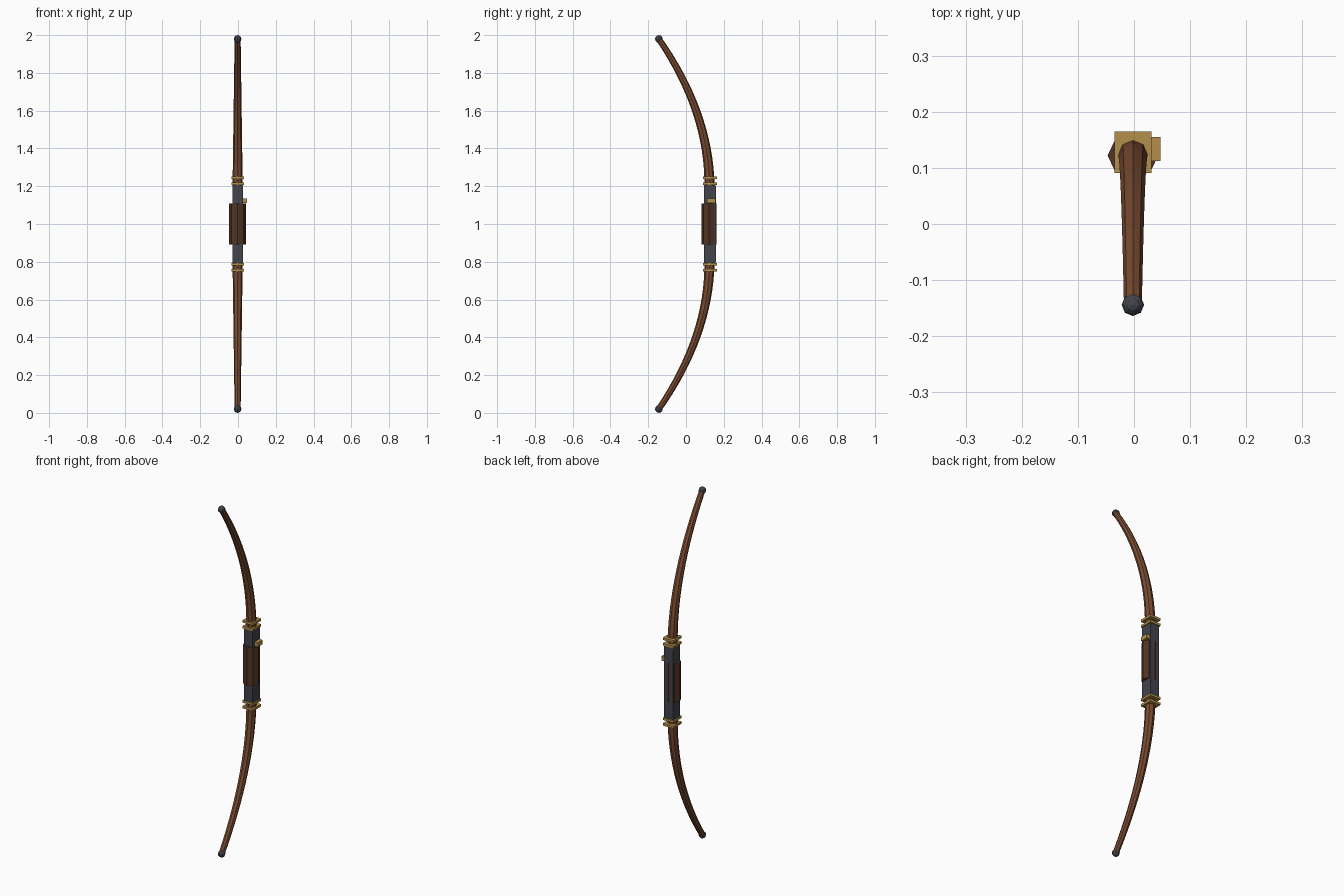
import bpy, bmesh
from math import sin, cos, pi, atan2
from mathutils import Vector

if "Cube" in bpy.data.objects:
    bpy.data.objects.remove(bpy.data.objects["Cube"])

CX = -0.002   # bow centre line in x
MID = 1.0     # mid height


def material(name, rgb):
    m = bpy.data.materials.new(name)
    m.diffuse_color = (*rgb, 1)
    m.use_nodes = True
    m.node_tree.nodes["Principled BSDF"].inputs["Base Color"].default_value = m.diffuse_color
    return m


WOOD = material("wood", (0.19, 0.07, 0.03))
LEATHER = material("leather", (0.085, 0.034, 0.018))
METAL = material("dark_metal", (0.055, 0.058, 0.072))
BRASS = material("brass", (0.45, 0.28, 0.07))


def finish(name, bm, mat, smooth=False):
    bmesh.ops.recalc_face_normals(bm, faces=bm.faces)
    me = bpy.data.meshes.new(name)
    bm.to_mesh(me)
    bm.free()
    me.materials.append(mat)
    ob = bpy.data.objects.new(name, me)
    bpy.context.collection.objects.link(ob)
    if smooth:
        bpy.ops.object.select_all(action='DESELECT')
        ob.select_set(True)
        bpy.context.view_layer.objects.active = ob
        bpy.ops.object.shade_smooth_by_angle(angle=0.6)
    return ob


def box(name, centre, size, mat):
    bm = bmesh.new()
    bmesh.ops.create_cube(bm, size=1)
    for v in bm.verts:
        v.co = Vector(c + p * s for c, p, s in zip(centre, v.co, size))
    return finish(name, bm, mat)


def tube(name, rings, mat, sides=8):
    """rings: (y, z, radius_x, radius_y, tilt)"""
    bm = bmesh.new()
    loops = []
    for y, z, rx, ry, tilt in rings:
        loop = []
        for i in range(sides):
            a = 2 * pi * i / sides
            d = ry * sin(a)
            loop.append(bm.verts.new((CX + rx * cos(a), y + d * cos(tilt), z + d * sin(tilt))))
        loops.append(loop)
    for a, b in zip(loops, loops[1:]):
        for i in range(sides):
            j = (i + 1) % sides
            bm.faces.new((a[i], a[j], b[j], b[i]))
    bm.faces.new(loops[0])
    bm.faces.new(loops[-1])
    return finish(name, bm, mat, True)


# Handle block, leather wrap and arrow rest
box("riser", (CX, 0.127, MID), (0.056, 0.064, 0.41), METAL)
tube("grip_wrap", [(0.122, MID + s * 0.109, 0.045, 0.040, 0) for s in (-1, 1)], LEATHER)
box("arrow_rest", (0.032, 0.1335, 1.124), (0.030, 0.043, 0.024), BRASS)

# Limbs, tips and brass bands, mirrored about mid height
N = 16
for side, s in (("upper", 1), ("lower", -1)):
    rings = []
    for i in range(N + 1):
        t = i / N
        h = 0.2 + 0.78 * t
        y = 0.124 - 0.268 * t * t
        slope = -2 * 0.268 * t / 0.78
        r = 0.027 - 0.011 * t
        rings.append((y, MID + s * h, r, r, -s * atan2(slope, 1)))
    tube(side + "_limb", rings, WOOD)

    bm = bmesh.new()
    bmesh.ops.create_uvsphere(bm, u_segments=8, v_segments=6, radius=0.02)
    bmesh.ops.translate(bm, verts=bm.verts, vec=(CX, -0.144, MID + s * 0.98))
    finish(side + "_tip", bm, METAL)

    for k, h in enumerate((0.212, 0.244)):
        box(f"{side}_band_{k + 1}", (CX, 0.1275, MID + s * h), (0.066, 0.074, 0.013), BRASS)
